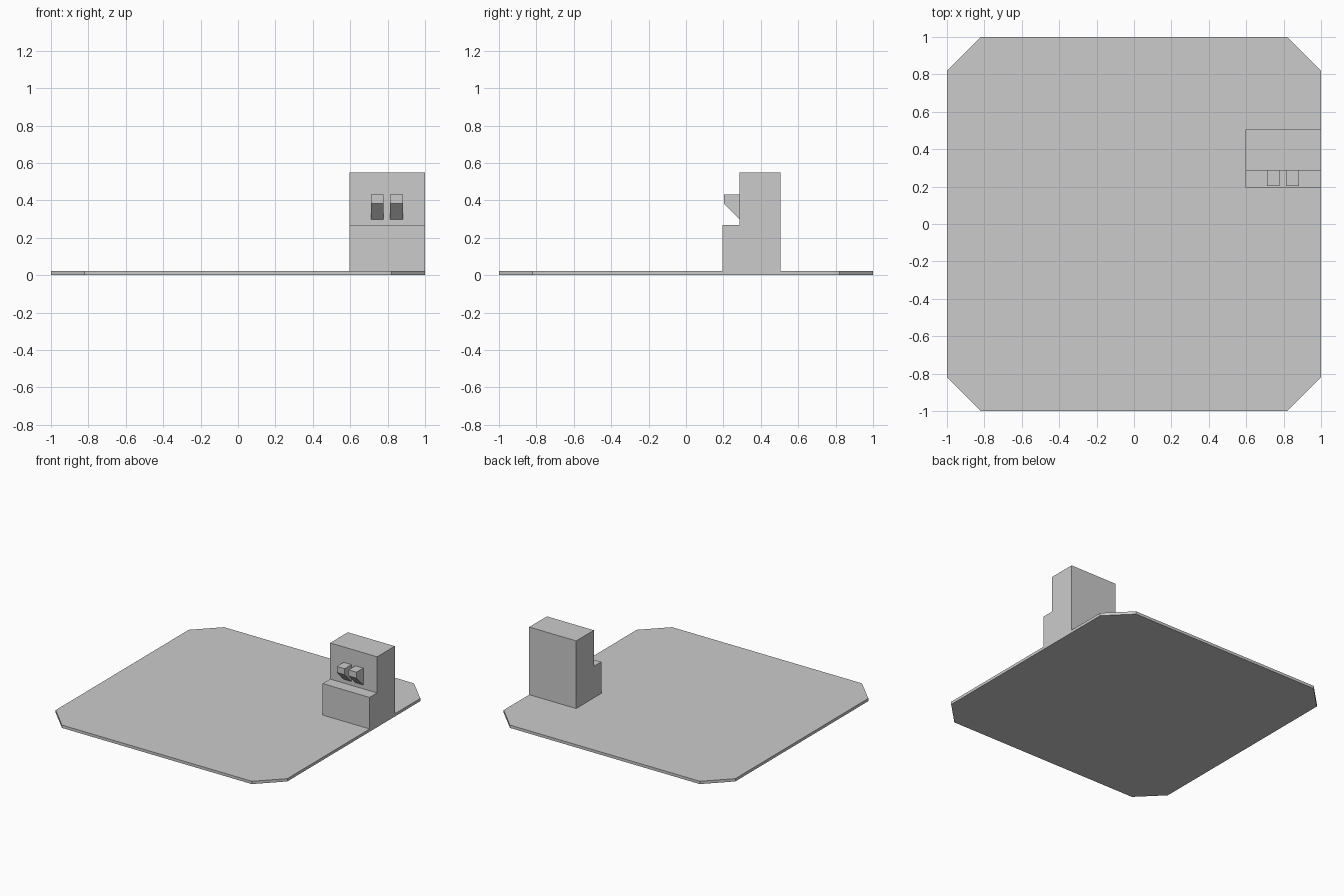
import bpy
import bmesh
from mathutils import Vector

default_cube = bpy.data.objects.get("Cube")
if default_cube:
    bpy.data.objects.remove(default_cube, do_unlink=True)

# Single flat colour
grey = bpy.data.materials.new("light_grey")
grey.use_nodes = True
grey.diffuse_color = (0.6, 0.6, 0.6, 1)
grey.node_tree.nodes["Principled BSDF"].inputs["Base Color"].default_value = grey.diffuse_color


def prism(name, points, offset):
    """Extrude a closed outline of 3D points along the offset."""
    bm = bmesh.new()
    face = bm.faces.new([bm.verts.new(p) for p in points])
    extruded = bmesh.ops.extrude_face_region(bm, geom=[face])["geom"]
    moved = [v for v in extruded if isinstance(v, bmesh.types.BMVert)]
    bmesh.ops.translate(bm, verts=moved, vec=Vector(offset))
    bmesh.ops.recalc_face_normals(bm, faces=bm.faces)
    mesh = bpy.data.meshes.new(name)
    bm.to_mesh(mesh)
    bm.free()
    mesh.materials.append(grey)
    obj = bpy.data.objects.new(name, mesh)
    bpy.context.collection.objects.link(obj)
    return obj


def side_prism(name, profile, x0, x1):
    """Extrude a (y, z) side profile from x0 to x1."""
    return prism(name, [(x0, y, z) for y, z in profile], (x1 - x0, 0, 0))


PLATE_TOP = 0.022
STEP_FRONT, WALL_FRONT, BACK = 0.195, 0.287, 0.505
STEP_TOP, BLOCK_TOP = 0.268, 0.55

# Square base plate with chamfered corners
c = 0.82
outline = [(c, -1), (1, -c), (1, c), (c, 1), (-c, 1), (-1, c), (-1, -c), (-c, -1)]
prism("base_plate", [(x, y, 0) for x, y in outline], (0, 0, PLATE_TOP))

# Stepped block on the left edge
side_prism("stepped_block", [
    (STEP_FRONT, PLATE_TOP), (BACK, PLATE_TOP), (BACK, BLOCK_TOP),
    (WALL_FRONT, BLOCK_TOP), (WALL_FRONT, STEP_TOP), (STEP_FRONT, STEP_TOP),
], 0.595, 1.0)

# Pair of spouts with sloped undersides
spout = [(WALL_FRONT, 0.43), (0.203, 0.43), (0.203, 0.383), (WALL_FRONT, 0.298)]
for name, x in (("right_spout", 0.745), ("left_spout", 0.847)):
    side_prism(name, spout, x - 0.034, x + 0.034)
